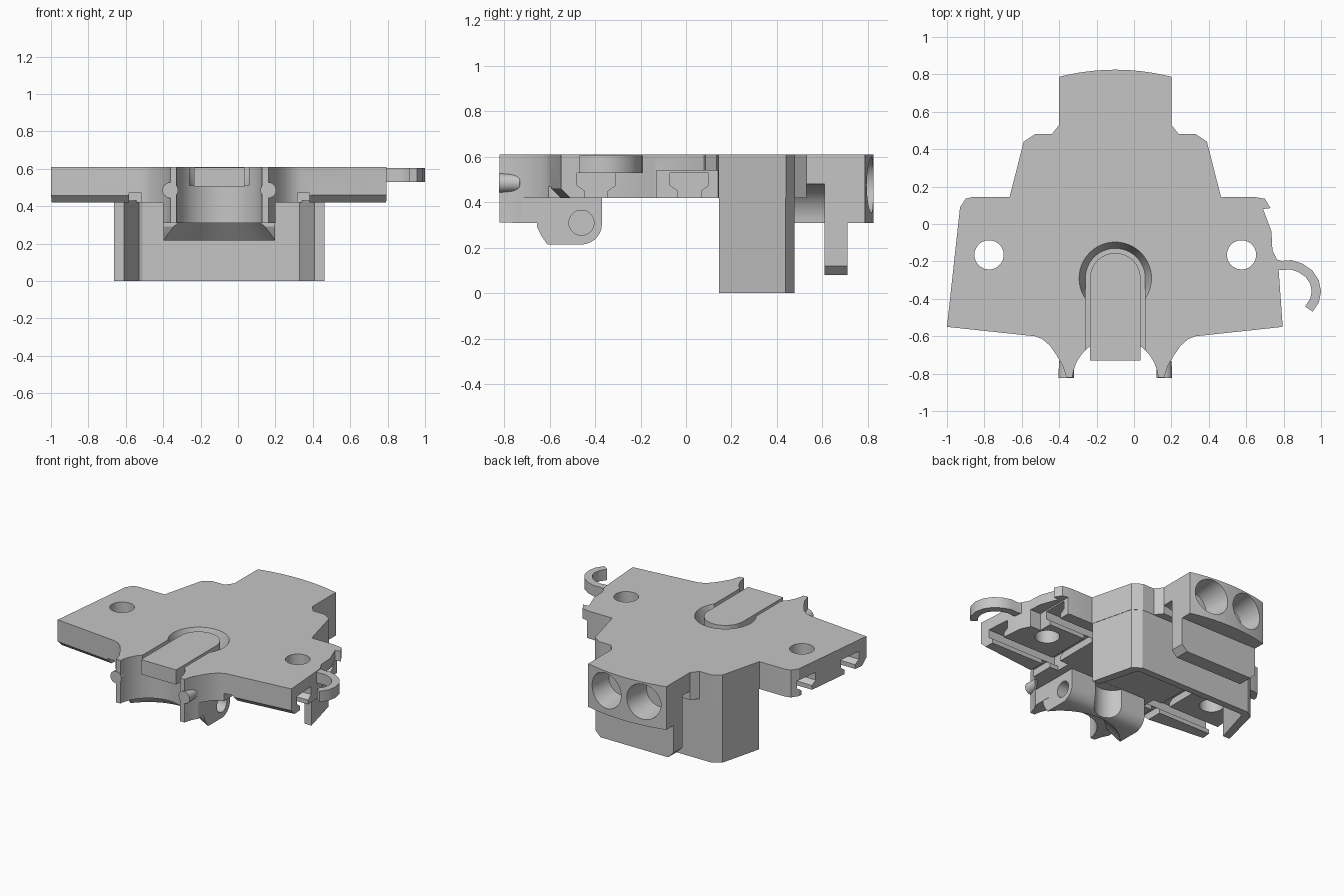
import bpy, bmesh, math
from mathutils import Matrix, Vector

if "Cube" in bpy.data.objects:
    bpy.data.objects.remove(bpy.data.objects["Cube"])

grey = bpy.data.materials.new("plain grey")
grey.use_nodes = True
colour = (0.56, 0.56, 0.56, 1)
grey.diffuse_color = colour
grey.node_tree.nodes["Principled BSDF"].inputs["Base Color"].default_value = colour
MID = -0.1          # mirror line of the body


def finish(name, bm):
    bmesh.ops.recalc_face_normals(bm, faces=bm.faces)
    me = bpy.data.meshes.new(name)
    bm.to_mesh(me)
    bm.free()
    ob = bpy.data.objects.new(name, me)
    me.materials.append(grey)
    bpy.context.collection.objects.link(ob)
    return ob


def prism(name, points, low, high, axis="Z"):
    """Extrude an outline along an axis; points hold the other two coordinates in order."""
    at = "XYZ".index(axis)
    bm = bmesh.new()
    face = bm.faces.new([bm.verts.new((*p[:at], low, *p[at:])) for p in points])
    new = bmesh.ops.extrude_face_region(bm, geom=[face])["geom"]
    step = Vector([high - low if i == at else 0 for i in range(3)])
    bmesh.ops.translate(bm, vec=step, verts=[v for v in new if isinstance(v, bmesh.types.BMVert)])
    return finish(name, bm)


def box(name, x0, x1, y0, y1, z0, z1):
    return prism(name, [(x0, y0), (x1, y0), (x1, y1), (x0, y1)], z0, z1)


def cone(name, centre, r_low, r_high, length, axis="Z", sides=48):
    bm = bmesh.new()
    turn = {"Z": Matrix(), "X": Matrix.Rotation(math.pi / 2, 4, "Y"),
            "Y": Matrix.Rotation(-math.pi / 2, 4, "X")}[axis]
    bmesh.ops.create_cone(bm, cap_ends=True, segments=sides, radius1=r_low, radius2=r_high,
                          depth=length, matrix=Matrix.Translation(centre) @ turn)
    return finish(name, bm)


def combine(target, other, mode):
    mod = target.modifiers.new("boolean", "BOOLEAN")
    mod.operation, mod.object, mod.solver = mode, other, "EXACT"
    bpy.context.view_layer.objects.active = target
    bpy.ops.object.modifier_apply(modifier=mod.name)
    bpy.data.objects.remove(other)


def cut(target, other):
    combine(target, other, "DIFFERENCE")


def add(target, other):
    combine(target, other, "UNION")


def mirrored(points):
    return [(2 * MID - x, y) for x, y in reversed(points)]


def arc(cx, cy, r, a0, a1, n=16):
    return [(cx + r * math.cos(math.radians(a0 + (a1 - a0) * i / n)),
             cy + r * math.sin(math.radians(a0 + (a1 - a0) * i / n))) for i in range(n + 1)]


# Top plate with its wings and front arms
arm = [(-0.53, -0.6), (-0.49, -0.615), (-0.45, -0.65), (-0.415, -0.7), (-0.38, -0.76), (-0.362, -0.82)]
shoulder = [(-0.4, 0.53), (-0.44, 0.48), (-0.53, 0.48), (-0.59, 0.44), (-0.665, 0.145)]
left_wing = [(-0.86, 0.145), (-0.9, 0.135), (-0.93, 0.09), (-1, -0.55)]
right_wing = [(0.795, -0.55), (0.77, -0.2), (0.74, -0.14), (0.735, -0.04), (0.69, 0.08),
              (0.73, 0.085), (0.7, 0.135), (0.64, 0.145)]
plate = prism("body", shoulder + left_wing + arm + mirrored(arm) + right_wing + mirrored(shoulder),
              0.42, 0.61)

# Undercut along the front edges of the wings
for side in (-1, 1):
    bevel = box("bevel_cutter", -0.24, 0.24, -0.028, 0.028, -0.028, 0.028)
    bevel.matrix_world = (Matrix.Translation((MID + side * 0.67, -0.573, 0.42))
                          @ Matrix.Rotation(side * 0.106, 4, "Z") @ Matrix.Rotation(math.pi / 4, 4, "X"))
    bpy.context.view_layer.update()
    cut(plate, bevel)

# Stepped channels under each wing
for x0, x1 in ((-1.1, -0.45), (0.25, 0.9)):
    for y in (-0.395, 0.015):
        cut(plate, prism("channel_cutter", [
            (y - 0.05, 0.3), (y + 0.05, 0.3), (y + 0.05, 0.45), (y + 0.085, 0.475), (y + 0.085, 0.53),
            (y - 0.085, 0.53), (y - 0.085, 0.475), (y - 0.05, 0.45)], x0, x1, "X"))

# Lengthwise grooves at the wing roots, and the screw holes
for side in (-1, 1):
    root = MID + side * 0.45
    cut(plate, box("groove_cutter", root - 0.033, root + 0.033, -0.7, 0.38, 0.3, 0.47))
    cut(plate, cone("hole_cutter", (MID + side * 0.675, -0.165, 0.5), 0.078, 0.078, 0.6))

# Thinned back corner of the left wing
cut(plate, box("corner_cutter", 0.66, 0.9, -0.13, 0.3, 0.3, 0.54))

# Lower part of the arms and the cross-bored lug
arm_low = [(-0.4, -0.6), (-0.4, -0.725)] + arm[4:]
add(plate, prism("arm_base", arm_low + mirrored(arm_low), 0.31, 0.5))
lug = [(-0.655, 0.45), (-0.655, 0.29), (-0.635, 0.25), (-0.61, 0.215), (-0.45, 0.215)]
lug += arc(-0.46, 0.305, 0.09, -80, 0, 8) + [(-0.37, 0.45)]
add(plate, prism("lug", lug, -0.398, 0.198, "X"))
for side in (-1, 1):
    cut(plate, cone("bore_cutter", (MID + side * 0.3, -0.46, 0.31), 0.055, 0.055, 0.24, "X"))

# Half-round front opening with a flared lower rim, and the groove behind the lug
cut(plate, cone("saddle_cutter", (MID, -0.84, 0.55), 0.23, 0.23, 0.5))
cut(plate, cone("flare_cutter", (MID, -0.84, 0.25), 0.4, 0.288, 0.121))
cut(plate, cone("back_groove_cutter", (MID, -0.33, 0.3), 0.115, 0.115, 0.238))

# Round recess, slot and tongue on top
cut(plate, cone("recess_cutter", (MID, -0.29, 0.565), 0.16, 0.197, 0.11))
cut(plate, box("slot_cutter", -0.26, 0.06, -0.9, -0.29, 0.51, 0.7))
tongue = prism("tongue", [(-0.235, -0.73), (0.035, -0.73)] + arc(MID, -0.29, 0.135, 0, 180), 0.505, 0.607)

# Hollow rear skirt
skirt_side = [(-0.44, 0.478), (-0.53, 0.478), (-0.588, 0.438), (-0.662, 0.146)]
inner_side = [(-0.61, 0.146), (-0.53, 0.42), (-0.51, 0.43)]
outline = skirt_side + inner_side + mirrored(inner_side) + mirrored(skirt_side)
skirt = prism("rear_skirt", outline, 0, 0.43)

# Rear socket block: curved back, coved underside of the neck, two round sockets
crown = [(x, 0.787 + 0.038 * (1 - ((x - MID) / 0.3) ** 2)) for x in [0.2 - 0.05 * i for i in range(13)]]
head = prism("socket_block", [(-0.4, 0.47), (0.2, 0.47)] + crown, 0.31, 0.61)
for side in (-1, 1):
    x = MID + side * 0.3
    cut(head, cone("cove_cutter", (x, 0.5, 0.31), 0.17, 0.17, 0.22, "Y"))
for side in (-1, 1):
    x = MID + side * 0.145
    cut(head, cone("socket_cutter", (x, 0.76, 0.475), 0.1, 0.13, 0.24, "Y"))

# Tab hanging below the socket block, with chamfered lower corners
tab = prism("rear_tab", [(-0.4, 0.312), (-0.4, 0.12), (-0.36, 0.08), (0.16, 0.08), (0.2, 0.12), (0.2, 0.312)],
            0.61, 0.71, "Y")

# Round-ended pegs on the front arms
pegs = []
for side, label in ((-1, "right"), (1, "left")):
    x = MID + side * 0.262
    peg = cone(label + "_peg", (x, -0.778, 0.485), 0.042, 0.039, 0.09, "Y", 24)
    add(peg, cone("peg_tip", (x, -0.72, 0.485), 0.039, 0.015, 0.03, "Y", 24))
    pegs.append(peg)

# Curved side hook, swept along a smooth path
path = [Vector(p) for p in ((0.74, -0.21), (0.79, -0.222), (0.84, -0.218), (0.89, -0.235), (0.935, -0.265),
                            (0.965, -0.31), (0.975, -0.36), (0.965, -0.41), (0.935, -0.455))]
left, right = [], []
for i, p in enumerate(path):
    d = (path[min(i + 1, len(path) - 1)] - path[max(i - 1, 0)]).normalized()
    off = Vector((-d.y, d.x)) * 0.025
    left.append(p + off)
    right.append(p - off)
hook = prism("side_hook", left + right[::-1], 0.53, 0.605)

# Keep edges crisp and round walls smooth
bpy.ops.object.select_all(action="DESELECT")
for ob in [plate, tongue, skirt, head, tab, hook] + pegs:
    ob.select_set(True)
    bpy.context.view_layer.objects.active = ob
bpy.ops.object.shade_smooth_by_angle(angle=math.radians(25))
